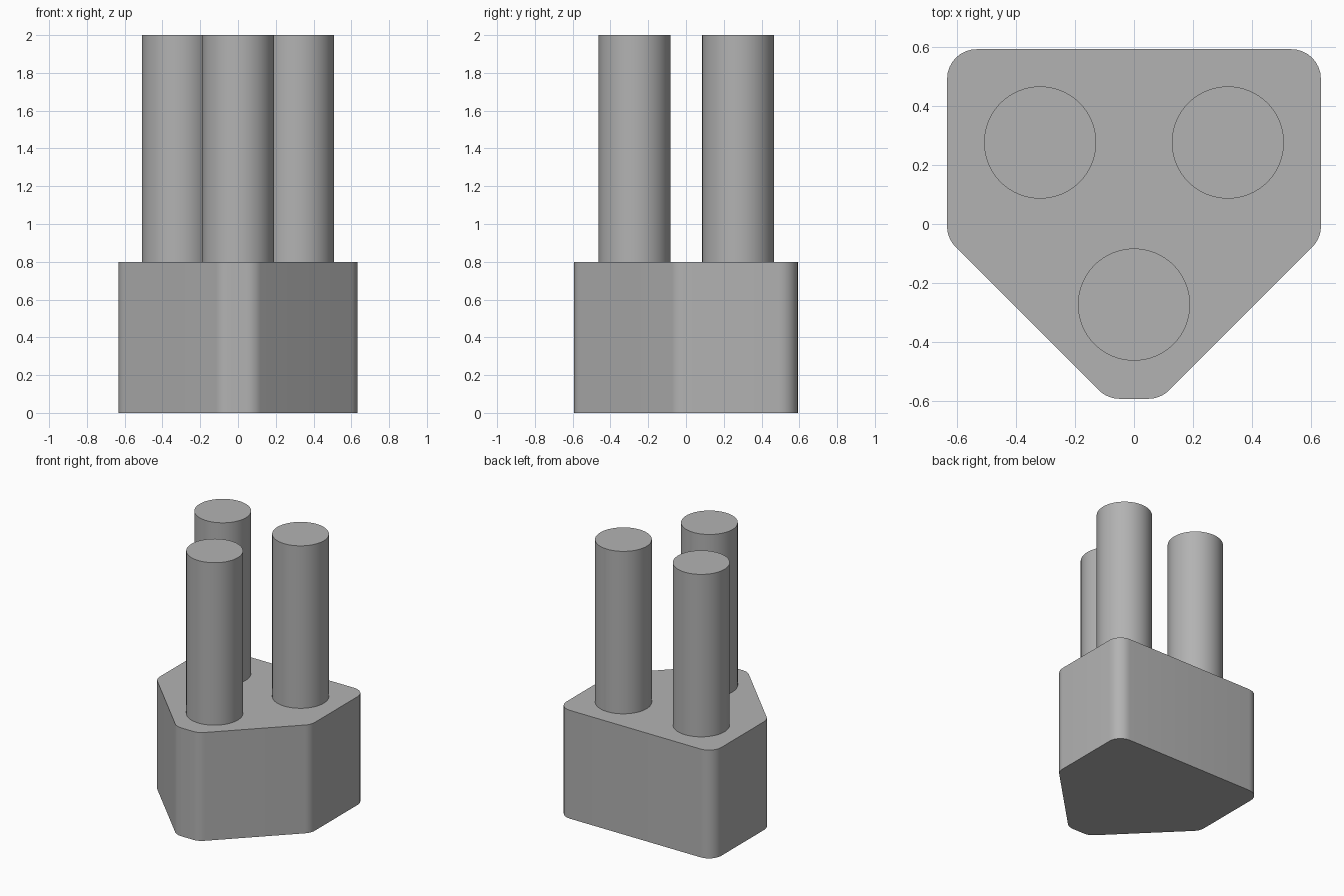
import bpy, bmesh, math
from mathutils import Vector

if "Cube" in bpy.data.objects:
    bpy.data.objects.remove(bpy.data.objects["Cube"])

grey = bpy.data.materials.new("light_grey")
grey.diffuse_color = (0.448, 0.448, 0.448, 1)
grey.use_nodes = True
grey.node_tree.nodes["Principled BSDF"].inputs["Base Color"].default_value = grey.diffuse_color


def prism(name, outline, z0, z1):
    """Extrude a closed 2D outline into a solid with smooth rounded sides."""
    bm = bmesh.new()
    face = bm.faces.new([bm.verts.new((x, y, z0)) for x, y in outline])
    top = bmesh.ops.extrude_face_region(bm, geom=[face], use_keep_orig=True)["geom"]
    bmesh.ops.translate(bm, vec=(0, 0, z1 - z0),
                        verts=[v for v in top if isinstance(v, bmesh.types.BMVert)])
    bmesh.ops.recalc_face_normals(bm, faces=bm.faces)
    mesh = bpy.data.meshes.new(name)
    bm.to_mesh(mesh)
    bm.free()
    mesh.materials.append(grey)
    obj = bpy.data.objects.new(name, mesh)
    bpy.context.collection.objects.link(obj)
    bpy.ops.object.select_all(action='DESELECT')
    obj.select_set(True)
    bpy.context.view_layer.objects.active = obj
    bpy.ops.object.shade_smooth_by_angle(angle=math.radians(30))
    return obj


def fillet(corners, radius, steps=8):
    """Round every corner of a convex counter-clockwise polygon."""
    pts = []
    for i, c in enumerate(corners):
        p = Vector(c)
        a = (Vector(corners[i - 1]) - p).normalized()
        b = (Vector(corners[(i + 1) % len(corners)]) - p).normalized()
        half = a.angle(b) / 2
        centre = p + (a + b).normalized() * radius / math.sin(half)
        start = p + a * radius / math.tan(half) - centre
        ang = math.atan2(start.y, start.x)
        for k in range(steps + 1):
            t = ang + (math.pi - 2 * half) * k / steps
            pts.append((centre.x + radius * math.cos(t), centre.y + radius * math.sin(t)))
    return pts


# Connector body: rectangle with two 45 degree chamfers at the front
right = [(0.09, -0.592), (0.633, -0.049), (0.633, 0.592)]
left = [(-x, y) for x, y in reversed(right)]
prism("body", fillet(right + left, 0.1), 0, 0.8)

# Three round pins
for name, cx, cy in (("front_pin", 0, -0.273), ("back_left_pin", -0.318, 0.276),
                     ("back_right_pin", 0.318, 0.276)):
    circle = [(cx + 0.19 * math.cos(k * math.tau / 64), cy + 0.19 * math.sin(k * math.tau / 64))
              for k in range(64)]
    prism(name, circle, 0.8, 2)
